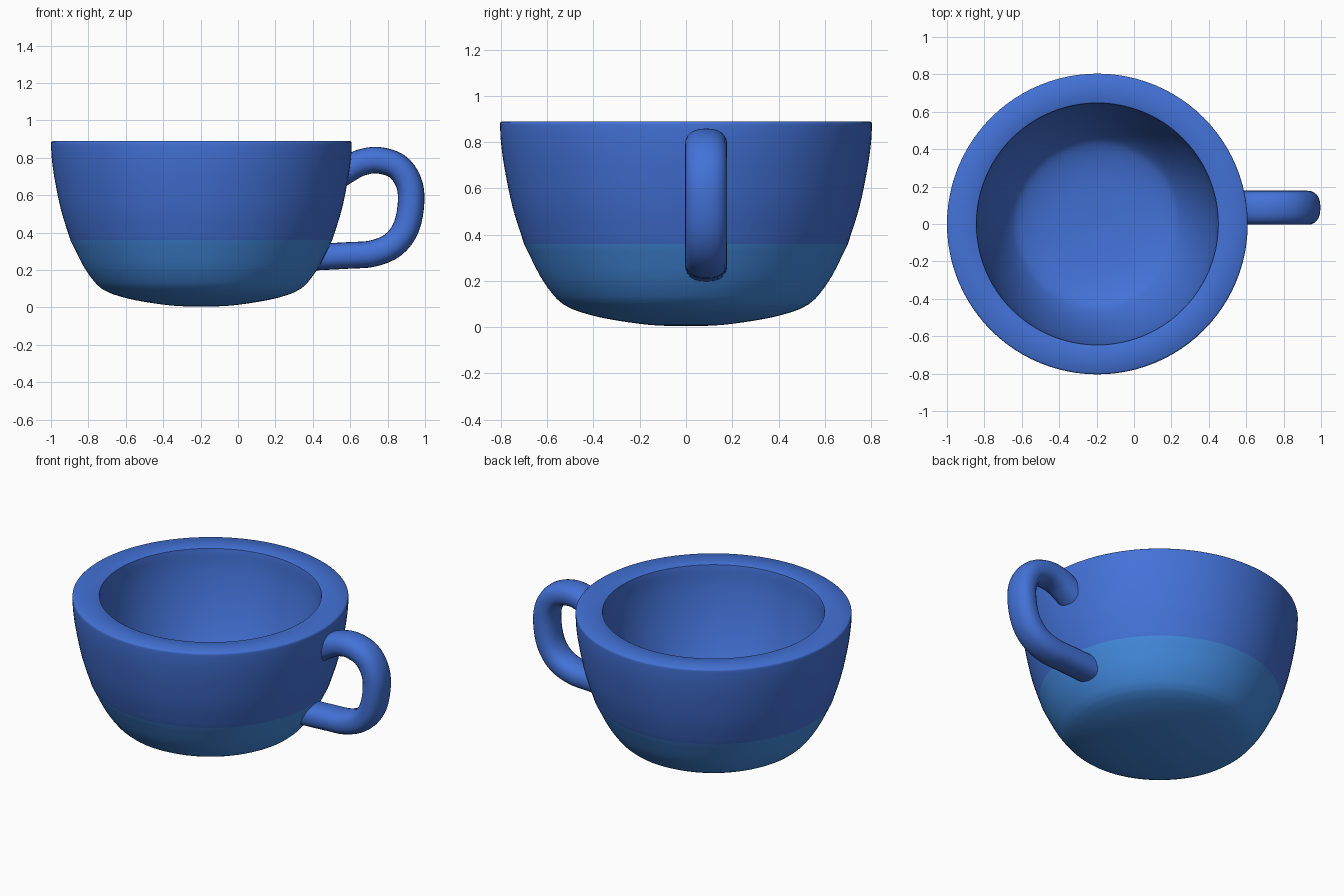
import bpy, bmesh, math
from mathutils import Vector

if "Cube" in bpy.data.objects:
    bpy.data.objects.remove(bpy.data.objects["Cube"])


def material(name, color):
    m = bpy.data.materials.new(name)
    m.diffuse_color = color
    m.use_nodes = True
    m.node_tree.nodes["Principled BSDF"].inputs["Base Color"].default_value = m.diffuse_color
    return m


def smooth_path(points, steps):
    # Catmull-Rom curve through the control points
    p = [Vector(q) for q in points]
    p = [2 * p[0] - p[1]] + p + [2 * p[-1] - p[-2]]
    out = []
    for i in range(1, len(p) - 2):
        a, b, c, d = p[i - 1:i + 3]
        for k in range(steps):
            t = k / steps
            out.append(0.5 * (2 * b + (c - a) * t + (2 * a - 5 * b + 4 * c - d) * t**2
                              + (3 * b - a - 3 * c + d) * t**3))
    return out + [p[-2]]


def finish(name, bm, mats, angle):
    bmesh.ops.recalc_face_normals(bm, faces=bm.faces)
    mesh = bpy.data.meshes.new(name)
    bm.to_mesh(mesh)
    bm.free()
    for m in mats:
        mesh.materials.append(m)
    obj = bpy.data.objects.new(name, mesh)
    bpy.context.collection.objects.link(obj)
    bpy.context.view_layer.objects.active = obj
    obj.select_set(True)
    bpy.ops.object.shade_smooth_by_angle(angle=math.radians(angle))
    obj.select_set(False)
    return obj


blue = material("blue_glaze", (0.056, 0.168, 0.68, 1))
light_blue = material("light_blue_glaze", (0.056, 0.26, 0.75, 1))

# Cup body: outer wall, rim and inner bowl as one turned profile (radius, height)
base = smooth_path([(0, 0.004), (0.16, 0.01), (0.35, 0.038), (0.47, 0.07), (0.53, 0.098)], 4)
lower = smooth_path([(0.53, 0.098), (0.57, 0.135), (0.63, 0.22), (0.70, 0.36)], 4)
upper = smooth_path([(0.70, 0.36), (0.75, 0.52), (0.785, 0.69), (0.80, 0.80), (0.804, 0.875)], 4)
rim = [Vector(p) for p in [(0.803, 0.884), (0.795, 0.89), (0.655, 0.89), (0.647, 0.886)]]
bowl = smooth_path([(0.645, 0.875), (0.635, 0.75), (0.60, 0.58), (0.54, 0.40),
                    (0.47, 0.27), (0.40, 0.21), (0.25, 0.17), (0, 0.152)], 4)
profile = base + lower[1:] + upper[1:] + rim + bowl
band_end = len(base) + len(lower) - 2

SIDES = 96
bm = bmesh.new()
rings = []
for r, z in profile:
    if r < 1e-5:
        rings.append([bm.verts.new((-0.196, 0, z))] * SIDES)
    else:
        rings.append([bm.verts.new((-0.196 + r * math.cos(2 * math.pi * i / SIDES),
                                    r * math.sin(2 * math.pi * i / SIDES), z))
                      for i in range(SIDES)])
for n, (a, b) in enumerate(zip(rings, rings[1:])):
    for i in range(SIDES):
        j = (i + 1) % SIDES
        f = bm.faces.new(dict.fromkeys((a[i], a[j], b[j], b[i])))
        f.material_index = 1 if n < band_end else 0
finish("cup_body", bm, [blue, light_blue], 50)

# Handle: rounded section swept along a loop in the xz plane
path = smooth_path([(0.52, 0.695), (0.59, 0.74), (0.66, 0.775), (0.75, 0.787), (0.85, 0.755),
                    (0.91, 0.675), (0.926, 0.57), (0.90, 0.43), (0.83, 0.335),
                    (0.72, 0.288), (0.59, 0.278), (0.40, 0.268)], 4)
SECTION = 24
bm = bmesh.new()
rings = []
for n, p in enumerate(path):
    t = (path[min(n + 1, len(path) - 1)] - path[max(n - 1, 0)]).normalized()
    ring = []
    for i in range(SECTION):
        a = 2 * math.pi * i / SECTION
        c, s = math.cos(a), math.sin(a)
        u = 0.071 * math.copysign(abs(c) ** 0.85, c)
        v = 0.091 * math.copysign(abs(s) ** 0.85, s)
        ring.append(bm.verts.new((p.x - t.y * u, 0.087 + v, p.y + t.x * u)))
    rings.append(ring)
for a, b in zip(rings, rings[1:]):
    for i in range(SECTION):
        j = (i + 1) % SECTION
        bm.faces.new((a[i], a[j], b[j], b[i]))
bm.faces.new(rings[0])
bm.faces.new(rings[-1])
finish("handle", bm, [blue], 50)
